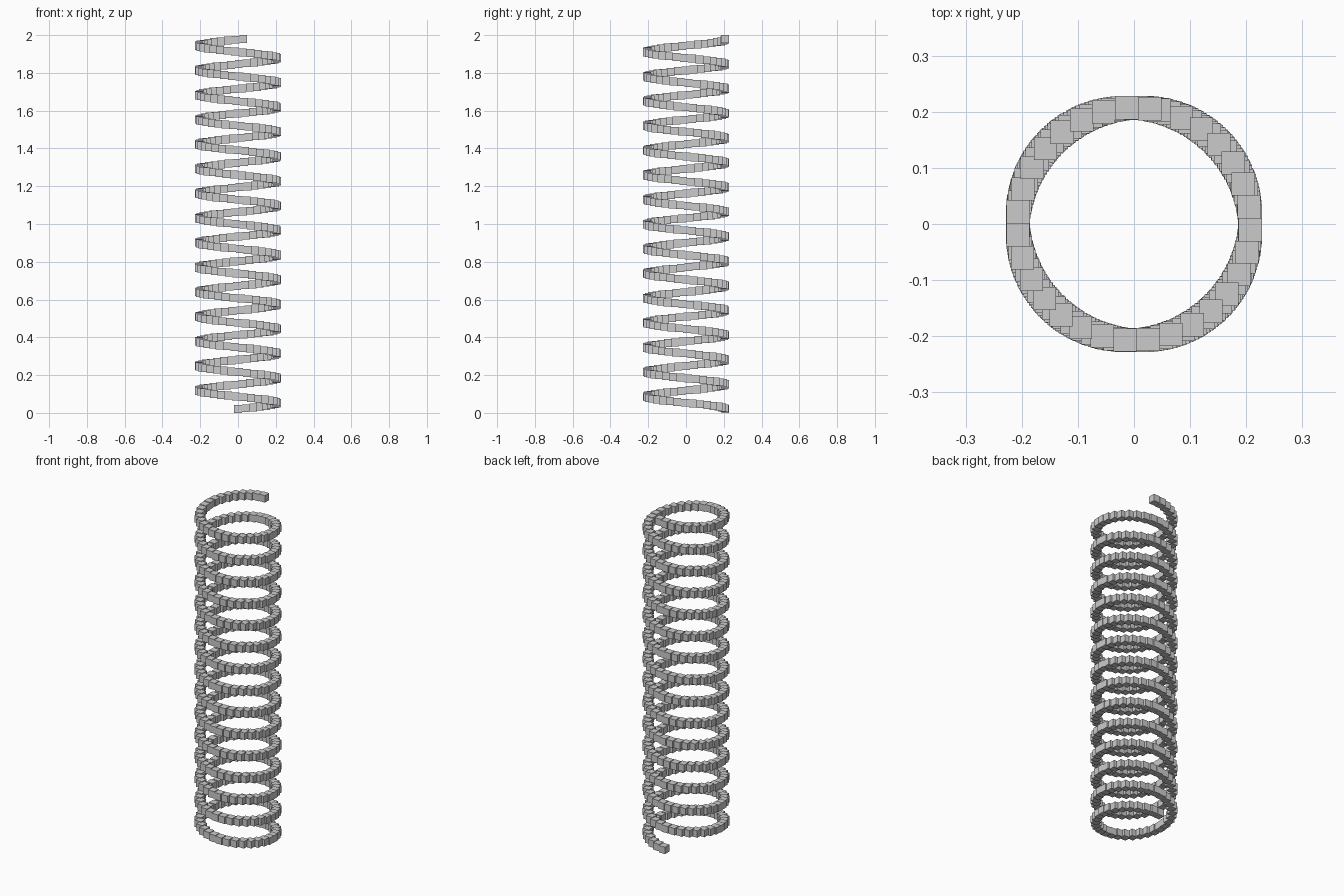
import bpy, bmesh, math
from mathutils import Matrix

# Remove the default object
cube = bpy.data.objects.get("Cube")
if cube:
    bpy.data.objects.remove(cube, do_unlink=True)

RADIUS = 0.2075
BLOCK = 0.0415            # side of each cube
STEPS = 472               # gaps between cubes along the coil
TOTAL_ANGLE = 15 * math.tau + 0.135
HEIGHT = 2.0

# Plain grey material
grey = bpy.data.materials.new("plain_grey")
colour = (0.6, 0.6, 0.6, 1.0)
grey.use_nodes = True
grey.diffuse_color = colour
bsdf = next(n for n in grey.node_tree.nodes if n.type == "BSDF_PRINCIPLED")
bsdf.inputs["Base Color"].default_value = colour

# Coil of upright cubes climbing clockwise from the back
bm = bmesh.new()
for i in range(STEPS + 1):
    f = i / STEPS
    angle = f * TOTAL_ANGLE
    centre = (RADIUS * math.sin(angle), RADIUS * math.cos(angle),
              BLOCK / 2 + f * (HEIGHT - BLOCK))
    bmesh.ops.create_cube(bm, size=BLOCK, matrix=Matrix.Translation(centre))

mesh = bpy.data.meshes.new("spring_coil")
bm.to_mesh(mesh)
bm.free()
mesh.materials.append(grey)
coil = bpy.data.objects.new("spring_coil", mesh)
bpy.context.collection.objects.link(coil)
